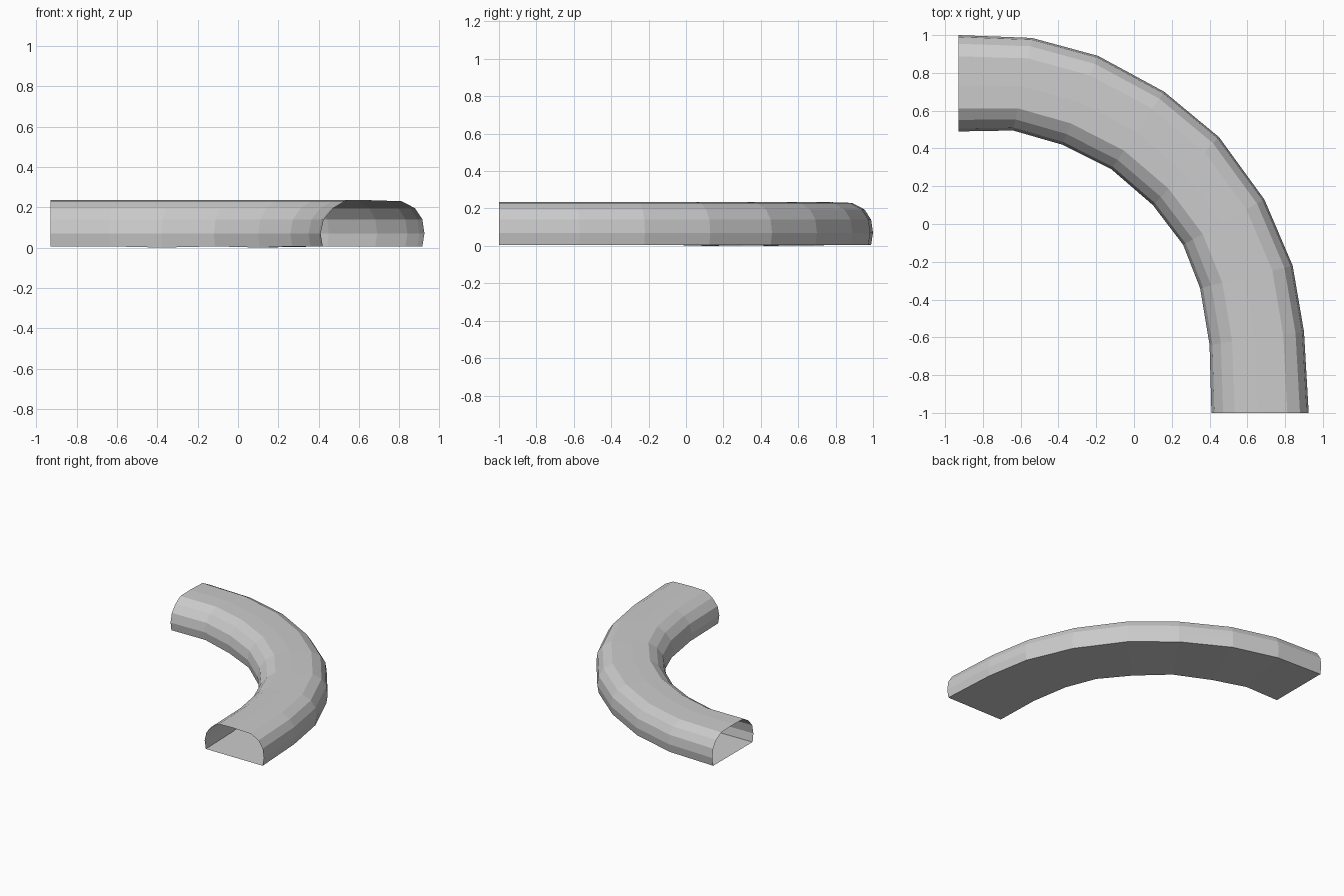
import bpy
import bmesh
from mathutils import Vector

cube = bpy.data.objects.get("Cube")
if cube:
    bpy.data.objects.remove(cube, do_unlink=True)

grey = bpy.data.materials.new("plain grey")
grey.use_nodes = True
colour = (0.6, 0.6, 0.6, 1)
grey.diffuse_color = colour
grey.node_tree.nodes["Principled BSDF"].inputs["Base Color"].default_value = colour

# Plan of the bend: the outer and inner edge at each station
outer = [(-.93, 1), (-.54, .985), (-.19, .89), (.16, .7), (.45, .46),
         (.69, .13), (.84, -.22), (.9, -.57), (.925, -1)]
inner = [(-.93, .49), (-.64, .495), (-.38, .42), (-.12, .29), (.1, .1),
         (.26, -.11), (.35, -.34), (.4, -.64), (.41, -1)]

# Cross-section: share of the way from inner to outer edge, and height
section = [(.02, .006), (0, .07), (.03, .14), (.12, .195), (.24, .232), (.48, .235),
           (.78, .23), (.91, .195), (.98, .14), (1, .07), (.98, .006)]


def make_object(name, bm):
    mesh = bpy.data.meshes.new(name)
    bm.to_mesh(mesh)
    bm.free()
    mesh.materials.append(grey)
    obj = bpy.data.objects.new(name, mesh)
    bpy.context.collection.objects.link(obj)
    return obj


# Rounded duct with a flat floor and both ends open
bm = bmesh.new()
rings = []
for i, (a, b) in enumerate(zip(inner, outer)):
    a, b = Vector((*a, 0)), Vector((*b, 0))
    ring = [bm.verts.new(a.lerp(b, t) + Vector((0, 0, z))) for t, z in section]
    if i in (2, 4):  # the floor touches the ground here
        ring[0].co.z = 0
    rings.append(ring)
for r, s in zip(rings, rings[1:]):
    n = len(r)
    for k in range(n):
        m = (k + 1) % n
        bm.faces.new((r[k], s[k], s[m], r[m]))
bmesh.ops.recalc_face_normals(bm, faces=bm.faces)
# Make sure the floor looks down and the roof looks up
bm.normal_update()
highest = max(bm.faces, key=lambda f: f.calc_center_median().z)
if highest.normal.z < 0:
    bmesh.ops.reverse_faces(bm, faces=bm.faces)
make_object("curved_duct", bm)
